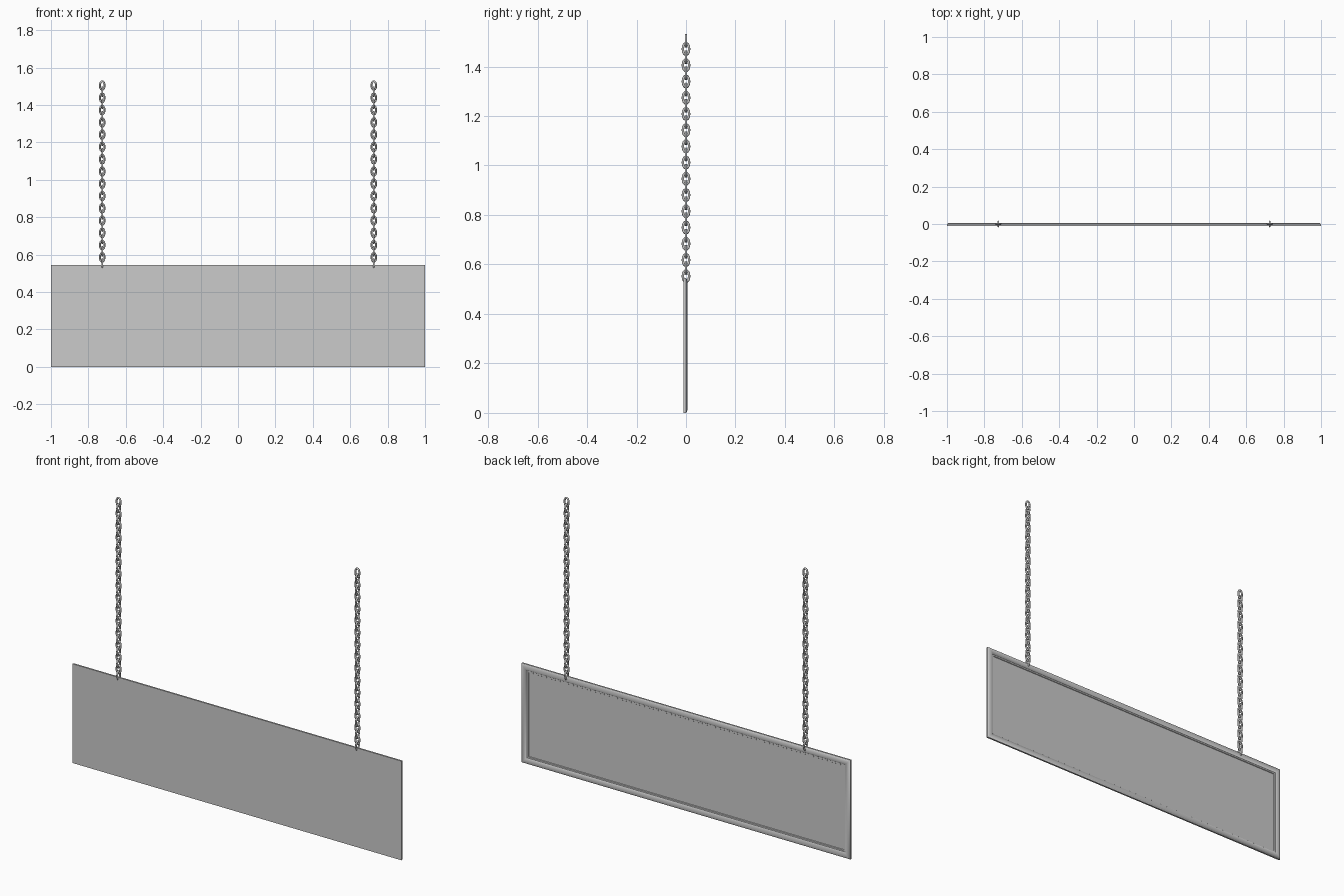
import bpy, math

if "Cube" in bpy.data.objects:
    bpy.data.objects.remove(bpy.data.objects["Cube"])

W, H = 1.0, 0.545            # half width and height of the board
CHAIN_X = 0.726
PITCH, LINKS, Z0 = 0.0328, 30, 0.5525


def make_object(name, verts, faces, angle):
    mesh = bpy.data.meshes.new(name)
    mesh.from_pydata(verts, [], faces)
    obj = bpy.data.objects.new(name, mesh)
    bpy.context.collection.objects.link(obj)
    bpy.ops.object.select_all(action='DESELECT')
    obj.select_set(True)
    bpy.context.view_layer.objects.active = obj
    bpy.ops.object.mode_set(mode='EDIT')
    bpy.ops.mesh.select_all(action='SELECT')
    bpy.ops.mesh.normals_make_consistent(inside=False)
    bpy.ops.object.mode_set(mode='OBJECT')
    bpy.ops.object.shade_smooth_by_angle(angle=math.radians(angle))
    return obj


def sign_board():
    # flat front, rounded moulding on the back: (inset, y) swept round the rectangle
    profile = [(0, -0.010), (0, -0.001), (0.003, 0.0025), (0.009, 0.005),
               (0.016, 0.006), (0.023, 0.005), (0.029, 0.0025),
               (0.032, -0.001), (0.040, -0.001), (0.042, -0.004)]
    verts, faces = [], []
    for d, y in profile:
        verts += [(-W + d, y, d), (W - d, y, d),
                  (W - d, y, H - d), (-W + d, y, H - d)]
    for r in range(len(profile) - 1):
        for i in range(4):
            j = (i + 1) % 4
            faces.append((4*r + i, 4*r + j, 4*r + 4 + j, 4*r + 4 + i))
    n = len(verts)
    faces += [(0, 1, 2, 3), (n - 4, n - 3, n - 2, n - 1)]
    make_object("sign_board", verts, faces, 40)


def chain(name, cx):
    # oval links, alternately turned a quarter
    verts, faces = [], []
    a, b, r, nu, nv = 0.0125, 0.0230, 0.0050, 24, 10
    for k in range(LINKS):
        base, cz = len(verts), Z0 + k * PITCH
        for i in range(nu):
            t = 2 * math.pi * i / nu
            nx, nz = b * math.cos(t), a * math.sin(t)
            length = math.hypot(nx, nz)
            for j in range(nv):
                p = 2 * math.pi * j / nv
                u = a * math.cos(t) + r * math.cos(p) * nx / length
                z = b * math.sin(t) + r * math.cos(p) * nz / length
                v = r * math.sin(p)
                x, y = (u, v) if k % 2 else (v, u)
                verts.append((cx + x, y, cz + z))
                i2, j2 = (i + 1) % nu, (j + 1) % nv
                faces.append((base + i*nv + j, base + i2*nv + j,
                              base + i2*nv + j2, base + i*nv + j2))
    make_object(name, verts, faces, 60)


sign_board()
chain("left_chain", -CHAIN_X)
chain("right_chain", CHAIN_X)
